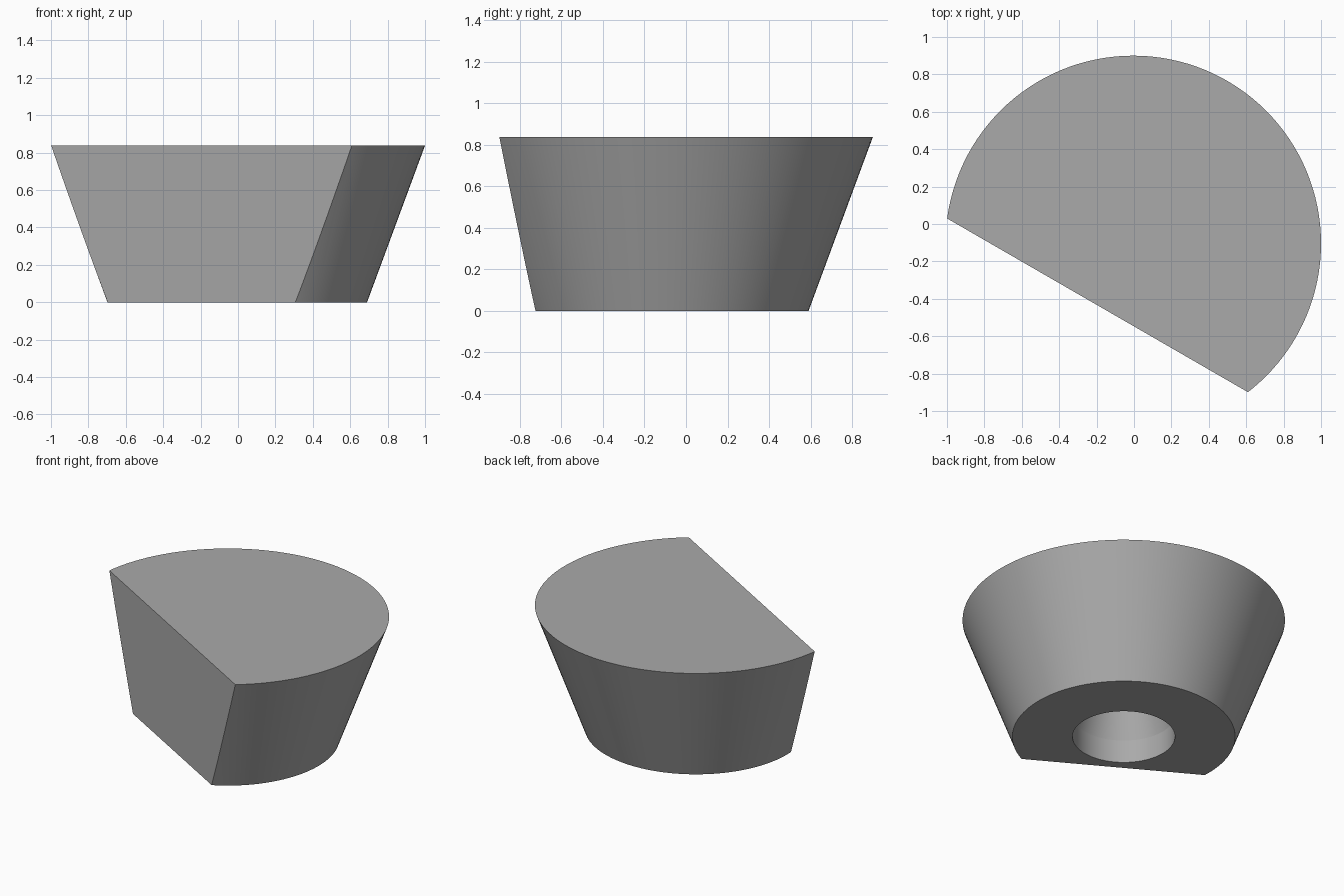
import bpy, bmesh, math
from mathutils import Matrix, Vector

cube = bpy.data.objects.get("Cube")
if cube:
    bpy.data.objects.remove(cube)

CENTRE = Vector((-0.004, -0.104, 0))
HEIGHT = 0.838
SEGMENTS = 128

grey = bpy.data.materials.new("plain grey")
grey.use_nodes = True
grey.diffuse_color = (0.4, 0.4, 0.4, 1)
grey.node_tree.nodes["Principled BSDF"].inputs["Base Color"].default_value = (0.4, 0.4, 0.4, 1)


def add_object(name, bm):
    bmesh.ops.recalc_face_normals(bm, faces=bm.faces)
    mesh = bpy.data.meshes.new(name)
    bm.to_mesh(mesh)
    bm.free()
    mesh.materials.append(grey)
    obj = bpy.data.objects.new(name, mesh)
    bpy.context.collection.objects.link(obj)
    return obj


def revolve(bm, profile):
    """Closed solid from (radius, height) points, capped at both ends."""
    rings = []
    for r, z in profile:
        rings.append([bm.verts.new(CENTRE + Vector((r * math.cos(a), r * math.sin(a), z)))
                      for a in (math.tau * i / SEGMENTS for i in range(SEGMENTS))])
    for low, high in zip(rings, rings[1:]):
        for i in range(SEGMENTS):
            j = (i + 1) % SEGMENTS
            bm.faces.new((low[i], low[j], high[j], high[i]))
    bm.faces.new(rings[0][::-1])
    bm.faces.new(rings[-1])


# Tapered body with one upright flat side
bm = bmesh.new()
revolve(bm, [(0.694, 0), (1.004, HEIGHT)])
normal = Vector((-0.5, -math.sqrt(0.75), 0))
cut = bmesh.ops.bisect_plane(bm, geom=bm.verts[:] + bm.edges[:] + bm.faces[:],
                             plane_co=CENTRE + normal * 0.382, plane_no=normal,
                             clear_outer=True)
rim = [e for e in cut["geom_cut"] if isinstance(e, bmesh.types.BMEdge)]
bmesh.ops.edgeloop_fill(bm, edges=rim)
body = add_object("tapered_body", bm)

# Blind hole in the underside, straight at the mouth and narrowing above
bm = bmesh.new()
revolve(bm, [(0.319, -0.1), (0.319, 0.157), (0.22, 0.5)])
cutter = add_object("hole_cutter", bm)
cutter.hide_render = True

hole = body.modifiers.new("hole", "BOOLEAN")
hole.operation = "DIFFERENCE"
hole.solver = "EXACT"
hole.object = cutter
bpy.context.view_layer.objects.active = body
body.select_set(True)
cutter.select_set(False)
bpy.ops.object.modifier_apply(modifier=hole.name)
bpy.data.objects.remove(cutter)
bpy.ops.object.shade_smooth_by_angle(angle=math.radians(15))
